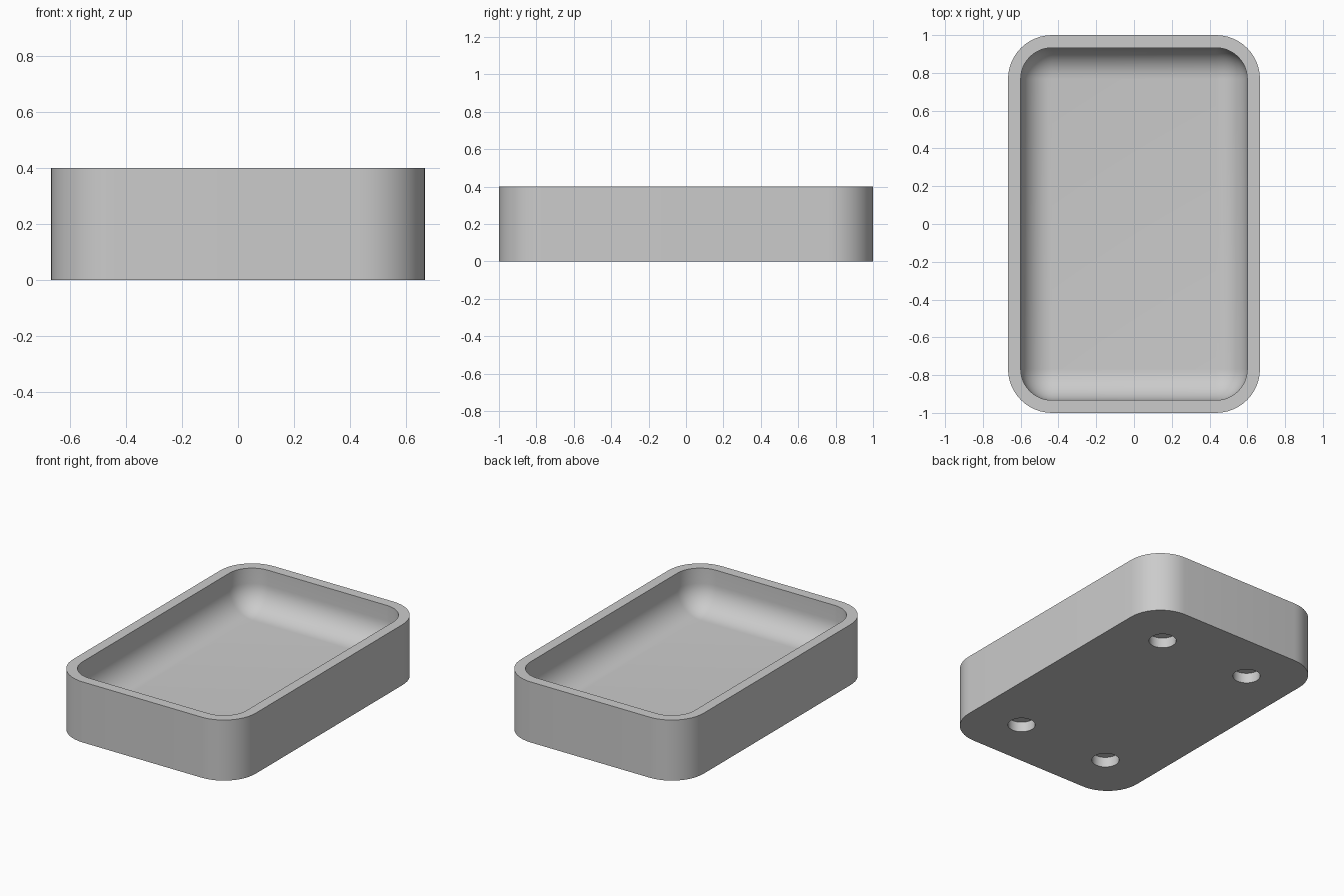
import bpy, bmesh
from math import sin, cos, pi

HALF_X, HALF_Y, HEIGHT = 0.667, 1.0, 0.4
WALL, OUTER_R, FILLET = 0.067, 0.233, 0.166
FLOOR_Z = 0.133
HOLE_R, HOLE_DEPTH = 0.083, 0.067
SEGMENTS = 12

cube = bpy.data.objects.get("Cube")
if cube:
    bpy.data.objects.remove(cube, do_unlink=True)

grey = bpy.data.materials.new("mid grey")
grey.use_nodes = True
colour = (0.6, 0.6, 0.6, 1)
grey.diffuse_color = colour
grey.node_tree.nodes["Principled BSDF"].inputs["Base Color"].default_value = colour


def ring(bm, inset, z):
    """Rounded rectangle of vertices, offset inwards from the outer wall."""
    radius = max(OUTER_R - inset, 0)
    verts = []
    for quarter, (sx, sy) in enumerate([(1, 1), (-1, 1), (-1, -1), (1, -1)]):
        for i in range(SEGMENTS + 1):
            a = (quarter + i / SEGMENTS) * pi / 2
            verts.append(bm.verts.new((sx * (HALF_X - OUTER_R) + radius * cos(a),
                                       sy * (HALF_Y - OUTER_R) + radius * sin(a), z)))
    return verts


# Tray: outer wall, flat rim, inner wall and rounded transition to the floor
profile = [(0, 0), (0, HEIGHT), (WALL, HEIGHT)]
for i in range(SEGMENTS + 1):
    a = i / SEGMENTS * pi / 2
    profile.append((WALL + FILLET * (1 - cos(a)), FLOOR_Z + FILLET * (1 - sin(a))))

bm = bmesh.new()
rings = [ring(bm, inset, z) for inset, z in profile]
for low, high in zip(rings, rings[1:]):
    for i in range(len(low)):
        j = (i + 1) % len(low)
        bm.faces.new((low[i], low[j], high[j], high[i]))
bm.faces.new(rings[0][::-1])
bm.faces.new(rings[-1])
bmesh.ops.remove_doubles(bm, verts=bm.verts, dist=0.0005)
bmesh.ops.recalc_face_normals(bm, faces=bm.faces)
mesh = bpy.data.meshes.new("tray")
bm.to_mesh(mesh)
bm.free()
mesh.materials.append(grey)
tray = bpy.data.objects.new("tray", mesh)
bpy.context.collection.objects.link(tray)

# Four shallow round recesses in the underside
cutters = []
for x in (-0.333, 0.333):
    for y in (-0.667, 0.667):
        bpy.ops.mesh.primitive_cylinder_add(vertices=40, radius=HOLE_R,
                                            depth=2 * HOLE_DEPTH, location=(x, y, 0))
        cutter = bpy.context.object
        cutter.name = "recess_cutter"
        cutter.hide_render = True
        cutter.data.materials.append(grey)
        cutters.append(cutter)

bpy.ops.object.select_all(action='DESELECT')
tray.select_set(True)
bpy.context.view_layer.objects.active = tray
for cutter in cutters:
    cut = tray.modifiers.new("recess", 'BOOLEAN')
    cut.operation = 'DIFFERENCE'
    cut.solver = 'EXACT'
    cut.object = cutter
    bpy.ops.object.modifier_apply(modifier=cut.name)
    bpy.data.objects.remove(cutter, do_unlink=True)

bpy.ops.object.shade_smooth_by_angle(angle=pi / 6)
